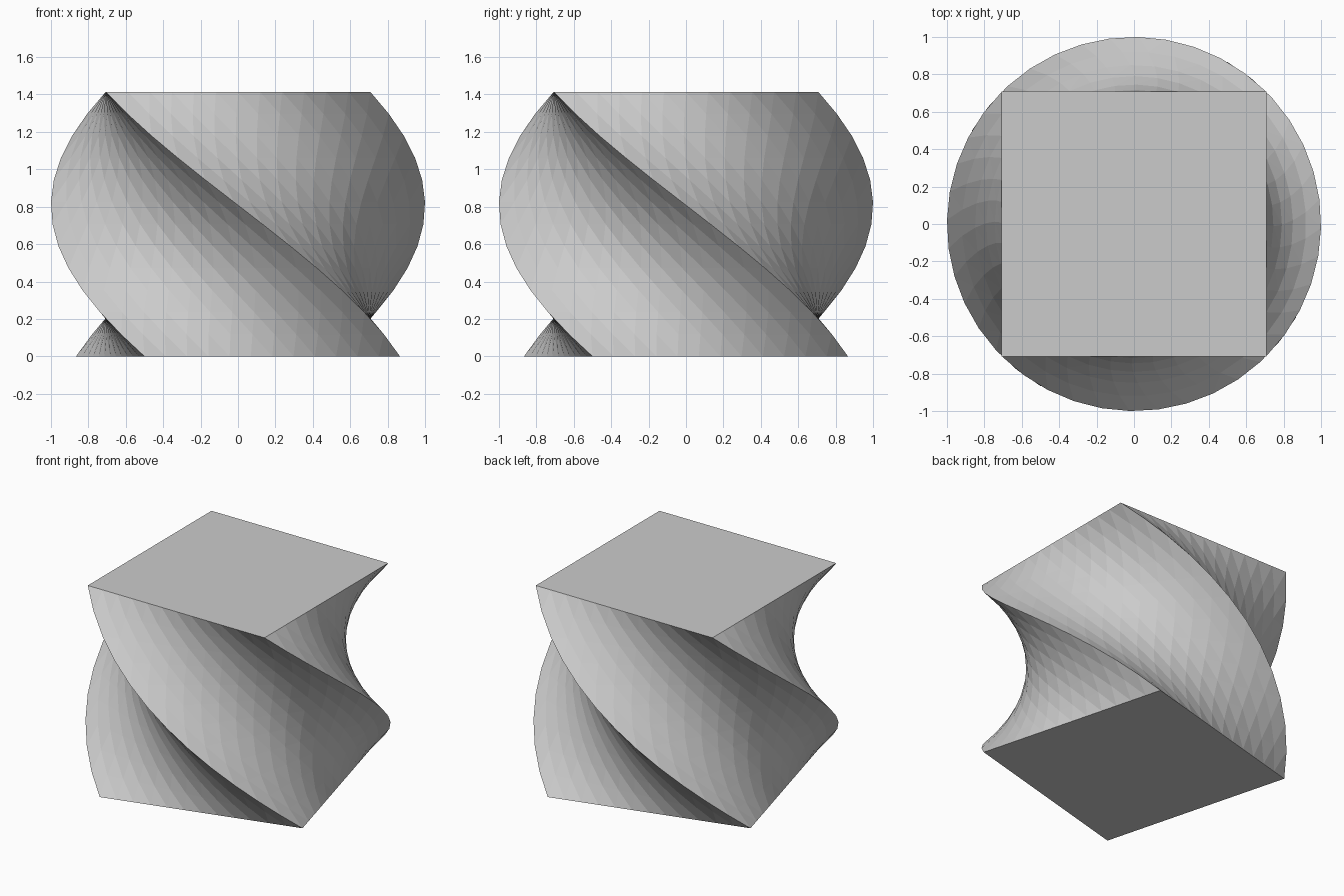
import bpy
import bmesh
import math

old = bpy.data.objects.get("Cube")
if old:
    bpy.data.objects.remove(old, do_unlink=True)

SIDE = math.sqrt(2)
STEPS = 12
TWIST = math.radians(105)

grey = bpy.data.materials.new("plain grey")
grey.use_nodes = True
colour = (0.6, 0.6, 0.6, 1)
grey.diffuse_color = colour
grey.node_tree.nodes["Principled BSDF"].inputs["Base Color"].default_value = colour

# Cube with evenly divided faces
bm = bmesh.new()
bmesh.ops.create_cube(bm, size=SIDE)
bmesh.ops.subdivide_edges(bm, edges=bm.edges[:], cuts=STEPS - 1, use_grid_fill=True)

# Turn each level about the upright axis, the base furthest
for v in bm.verts:
    x, y, z = v.co
    z += SIDE / 2
    a = TWIST * (1 - z / SIDE)
    v.co = (x * math.cos(a) - y * math.sin(a), x * math.sin(a) + y * math.cos(a), z)

# Flat triangular facets
bmesh.ops.triangulate(bm, faces=bm.faces[:], quad_method="SHORT_EDGE")
mesh = bpy.data.meshes.new("twisted_block")
bm.to_mesh(mesh)
bm.free()
mesh.materials.append(grey)
block = bpy.data.objects.new("twisted_block", mesh)
bpy.context.collection.objects.link(block)
